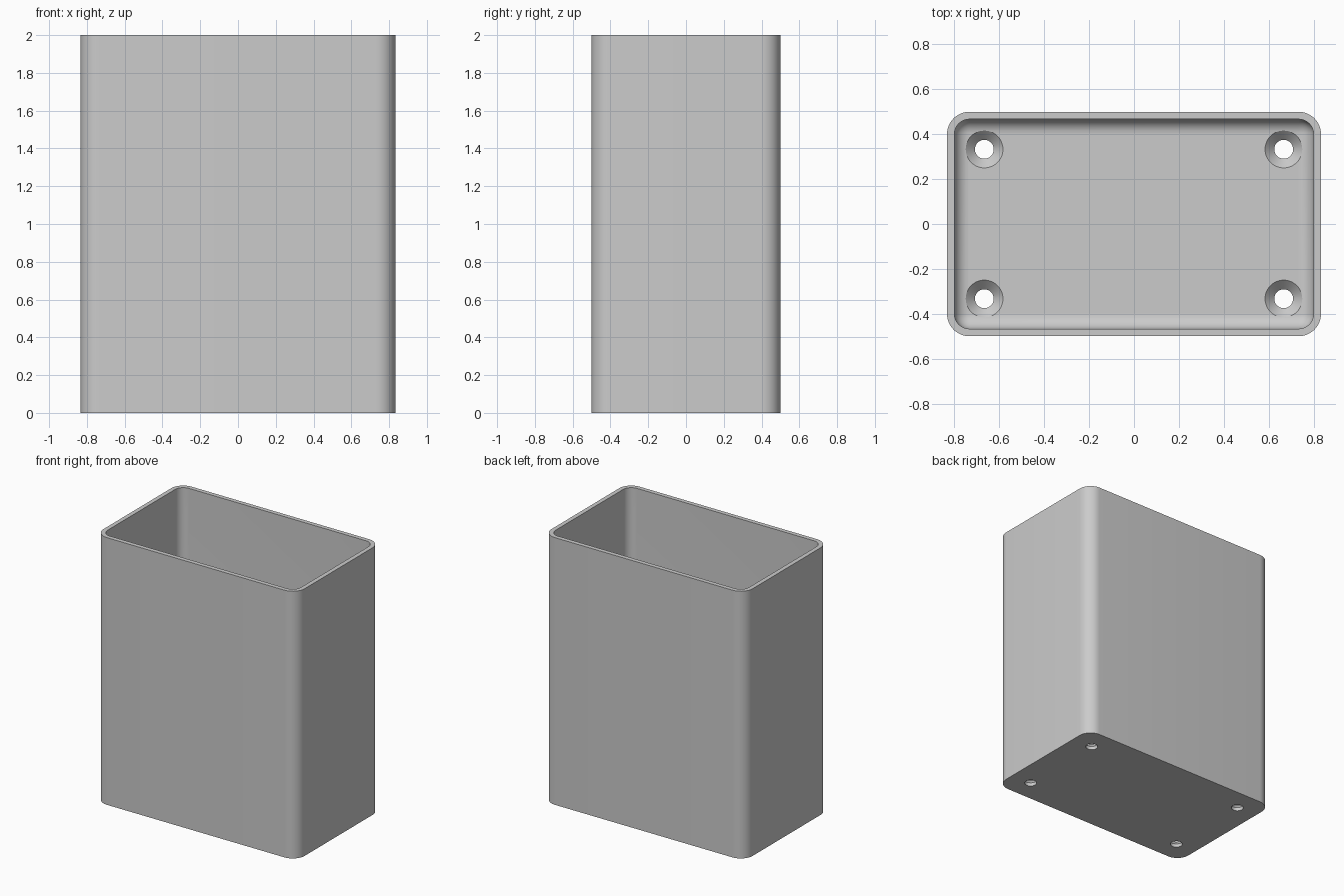
import bpy
import bmesh
from mathutils import Matrix, Vector

default = bpy.data.objects.get("Cube")
if default:
    bpy.data.objects.remove(default, do_unlink=True)

WIDTH, DEPTH, HEIGHT = 1.667, 1.0, 2.0
WALL, FLOOR = 0.033, 0.067
OUTER_R, INNER_R = 0.1, 0.067
HOLE_R, SINK_R = 0.042, 0.083

grey = bpy.data.materials.new("plain_grey")
grey.use_nodes = True
colour = (0.6, 0.6, 0.6, 1)
grey.diffuse_color = colour
grey.node_tree.nodes["Principled BSDF"].inputs["Base Color"].default_value = colour


def add_object(name, bm):
    bmesh.ops.recalc_face_normals(bm, faces=bm.faces[:])
    mesh = bpy.data.meshes.new(name)
    bm.to_mesh(mesh)
    bm.free()
    mesh.materials.append(grey)
    obj = bpy.data.objects.new(name, mesh)
    bpy.context.collection.objects.link(obj)
    return obj


def rounded_box(name, width, depth, bottom, top, radius, round_bottom=False):
    bm = bmesh.new()
    bmesh.ops.create_cube(bm, size=1)
    bmesh.ops.scale(bm, vec=(width, depth, top - bottom), verts=bm.verts)
    bmesh.ops.translate(bm, vec=(0, 0, (top + bottom) / 2), verts=bm.verts)
    middle = (top + bottom) / 2
    edges = []
    for e in bm.edges:
        a, b = (v.co.z for v in e.verts)
        if abs(a - b) > 0.1 or (round_bottom and max(a, b) < middle):
            edges.append(e)
    bmesh.ops.bevel(bm, geom=edges, offset=radius, offset_type='OFFSET',
                    segments=12, profile=0.5, affect='EDGES')
    return add_object(name, bm)


def screw_hole(x, y):
    # Lathed cutter: straight bore, 45 degree countersink, short relief
    bm = bmesh.new()
    cone_base = FLOOR - (SINK_R - HOLE_R)
    profile = [(HOLE_R, -0.1), (HOLE_R, cone_base), (SINK_R, FLOOR), (SINK_R, FLOOR + 0.02)]
    sides = 48
    rings = []
    for r, z in profile:
        rings.append([bm.verts.new(Matrix.Rotation(6.283185 * i / sides, 3, 'Z')
                                   @ Vector((r, 0, z)) + Vector((x, y, 0)))
                      for i in range(sides)])
    for low, high in zip(rings, rings[1:]):
        for i in range(sides):
            j = (i + 1) % sides
            bm.faces.new((low[i], low[j], high[j], high[i]))
    bm.faces.new(rings[0][::-1])
    bm.faces.new(rings[-1])
    return add_object("screw_hole_cutter", bm)


# Open-topped container with a filleted floor
container = rounded_box("container", WIDTH, DEPTH, 0, HEIGHT, OUTER_R)
cutters = [rounded_box("cavity_cutter", WIDTH - 2 * WALL, DEPTH - 2 * WALL,
                       FLOOR, HEIGHT + 0.3, INNER_R, round_bottom=True)]

# Four countersunk screw holes in the floor
cutters += [screw_hole(sx * 0.667, sy * 0.333) for sx in (-1, 1) for sy in (-1, 1)]

bpy.ops.object.select_all(action='DESELECT')
container.select_set(True)
bpy.context.view_layer.objects.active = container
for cutter in cutters:
    mod = container.modifiers.new("cut", 'BOOLEAN')
    mod.operation = 'DIFFERENCE'
    mod.solver = 'EXACT'
    mod.object = cutter
    bpy.ops.object.modifier_apply(modifier=mod.name)
for cutter in cutters:
    bpy.data.objects.remove(cutter, do_unlink=True)

bpy.ops.object.shade_smooth_by_angle(angle=0.52)
